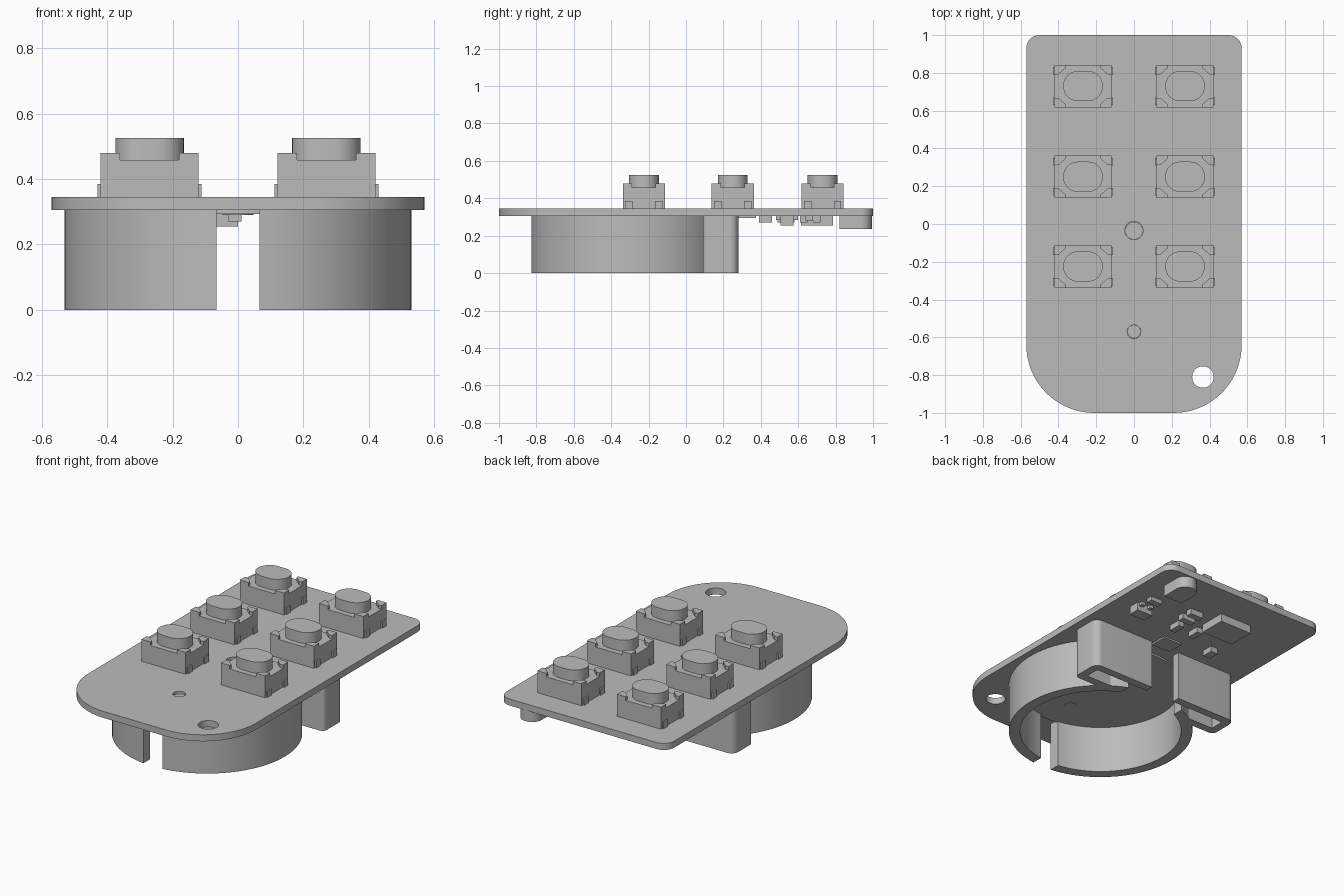
import bpy, bmesh
from math import sin, cos, pi, asin, acos
from mathutils import Vector

cube = bpy.data.objects.get("Cube")
if cube:
    bpy.data.objects.remove(cube, do_unlink=True)

grey = bpy.data.materials.new("plain grey")
grey.use_nodes = True
grey.diffuse_color = (0.5, 0.5, 0.5, 1)
grey.node_tree.nodes["Principled BSDF"].inputs["Base Color"].default_value = (0.5, 0.5, 0.5, 1)


def arc(cx, cy, r, a0, a1, n=16):
    return [(cx + r * cos(a0 + (a1 - a0) * i / n), cy + r * sin(a0 + (a1 - a0) * i / n))
            for i in range(n + 1)]


def circle(cx, cy, r, n=32):
    return arc(cx, cy, r, 0, 2 * pi, n)[:-1]


def rounded(corners, n=8):
    """Outline from (x, y, radius) corners with filleted joints."""
    out = []
    for i, (x, y, r) in enumerate(corners):
        p = Vector((x, y))
        a = (Vector(corners[i - 1][:2]) - p).normalized()
        b = (Vector(corners[(i + 1) % len(corners)][:2]) - p).normalized()
        if r == 0:
            out.append((x, y))
            continue
        for k in range(n + 1):
            t = k / n * pi / 2
            q = p + a * r * (1 - sin(t)) + b * r * (1 - cos(t))
            out.append((q.x, q.y))
    return out


def rect(cx, cy, w, d, r=0):
    x, y = w / 2, d / 2
    return rounded([(cx - x, cy - y, r), (cx + x, cy - y, r),
                    (cx + x, cy + y, r), (cx - x, cy + y, r)])


def flip(pts):
    return [(-x, y) for x, y in pts]


def slab(name, loops, z0, z1):
    """Extrude flat outlines (inner loops become holes) between two heights."""
    curve = bpy.data.curves.new(name, "CURVE")
    curve.dimensions = "2D"
    curve.fill_mode = "BOTH"
    curve.extrude = (z1 - z0) / 2
    for pts in loops:
        s = curve.splines.new("POLY")
        s.points.add(len(pts) - 1)
        for sp, (x, y) in zip(s.points, pts):
            sp.co = (x, y, 0, 1)
        s.use_cyclic_u = True
    ob = bpy.data.objects.new(name, curve)
    bpy.context.collection.objects.link(ob)
    bpy.ops.object.select_all(action="DESELECT")
    ob.select_set(True)
    bpy.context.view_layer.objects.active = ob
    bpy.ops.object.convert(target="MESH")
    ob = bpy.context.view_layer.objects.active
    bm = bmesh.new()
    bm.from_mesh(ob.data)
    bmesh.ops.translate(bm, verts=bm.verts, vec=(0, 0, (z0 + z1) / 2))
    bmesh.ops.remove_doubles(bm, verts=bm.verts, dist=1e-5)
    bmesh.ops.recalc_face_normals(bm, faces=bm.faces)
    bm.to_mesh(ob.data)
    bm.free()
    ob.data.materials.clear()
    ob.data.materials.append(grey)
    bpy.ops.object.shade_smooth_by_angle()
    return ob


BOTTOM, TOP = 0.305, 0.345

# Circuit board with key ring hole and two peg holes
outline = rounded([(-0.57, -1, 0.36), (0.57, -1, 0.36), (0.57, 1, 0.07), (-0.57, 1, 0.07)], 16)
pegs = [(0, -0.035, 0.048), (0, -0.57, 0.036)]
slab("board", [outline, circle(0.365, -0.81, 0.057)] + [circle(*p) for p in pegs], BOTTOM, TOP)
for x, y, r in pegs:
    slab("locating_peg", [circle(x, y, r - 0.001)], 0.29, TOP - 0.015)

# Battery holder: split ring, floor and two hooked clips
CY, R_OUT, R_IN, GAP = -0.30, 0.53, 0.465, 0.065
outer = arc(0, CY, R_OUT, asin(GAP / R_OUT) - pi / 2, acos(0.2 / R_OUT), 40)
inner = arc(0, CY, R_IN, acos(0.2 / R_IN), asin(GAP / R_IN) - pi / 2, 40)
clip = rounded([(0.34, 0.09, 0), (0.52, 0.09, 0.03), (0.52, 0.28, 0.045), (0.1, 0.28, 0),
                (0.1, 0.23, 0), (0.47, 0.23, 0), (0.47, 0.14, 0), (0.29, 0.14, 0)])
for side, mirror in (("left", list), ("right", flip)):
    slab(side + "_holder_wall", [mirror(outer + inner)], 0, BOTTOM)
    slab(side + "_holder_clip", [mirror(clip)], 0, BOTTOM)
slab("holder_floor", [circle(0, CY, 0.48, 64)], 0.293, BOTTOM)

# Push buttons in two columns of three
W, D = 0.30, 0.225
for cx in (-0.27, 0.27):
    for cy in (-0.225, 0.25, 0.73):
        slab("button_body", [rect(cx, cy, W, D)], TOP, 0.458)
        slab("button_cap", [rect(cx, cy, 0.21, 0.16, 0.079)], 0.458, 0.525)
        for sx in (-1, 1):
            for sy in (-1, 1):
                x, y = cx + sx * W / 2, cy + sy * D / 2
                corner = [(0, 0), (0.06, 0), (0.06, 0.015), (0.02, 0.05), (0, 0.05)]
                slab("button_corner", [[(x - sx * a, y - sy * b) for a, b in corner]], 0.458, 0.48)
                slab("button_lead", [rect(x + sx * 0.002, cy + sy * 0.08, 0.014, 0.04)], TOP, 0.385)

# Small components under the board: x, y, width, depth, lower height
parts = {
    "main_chip": (-0.11, 0.70, 0.22, 0.17, 0.255),
    "flat_plate": (0.02, 0.32, 0.13, 0.11, 0.295),
    "transistor": (0.40, 0.54, 0.11, 0.07, 0.255),
    "resistor_a": (0.40, 0.66, 0.08, 0.04, 0.28),
    "resistor_b": (0.13, 0.70, 0.09, 0.04, 0.27),
    "resistor_c": (0.13, 0.63, 0.09, 0.04, 0.27),
    "capacitor_a": (0.12, 0.53, 0.04, 0.08, 0.27),
    "capacitor_b": (-0.01, 0.54, 0.04, 0.08, 0.27),
    "capacitor_c": (-0.22, 0.425, 0.05, 0.07, 0.27),
}
for name, (x, y, w, d, z) in parts.items():
    slab(name, [rect(x, y, w, d)], z, BOTTOM)
for dx, dy in ((-0.03, 0.045), (0.03, 0.045), (0, -0.045)):
    slab("transistor_lead", [rect(0.40 + dx, 0.54 + dy, 0.025, 0.03)], 0.285, BOTTOM)

# Emitter with a rounded nose at the back edge
slab("emitter", [rounded([(0.33, 0.82, 0), (0.46, 0.82, 0), (0.46, 0.995, 0.064),
                          (0.33, 0.995, 0.064)])], 0.235, BOTTOM)
